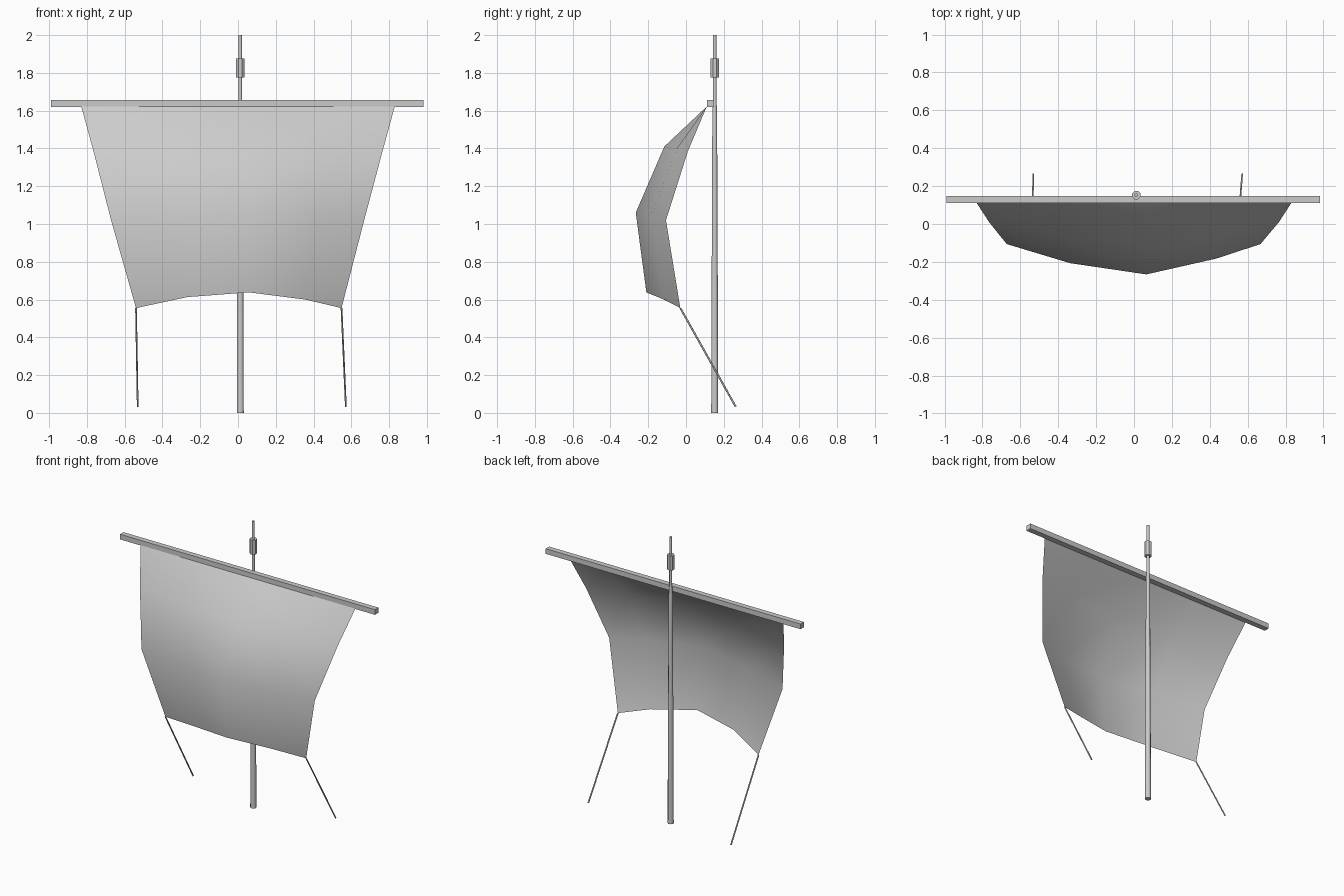
import bpy, bmesh, math
from mathutils import Vector

if "Cube" in bpy.data.objects:
    bpy.data.objects.remove(bpy.data.objects["Cube"])


def make_object(name, bm, smooth=None):
    bmesh.ops.recalc_face_normals(bm, faces=bm.faces)
    mesh = bpy.data.meshes.new(name)
    bm.to_mesh(mesh)
    bm.free()
    ob = bpy.data.objects.new(name, mesh)
    bpy.context.collection.objects.link(ob)
    if smooth:
        bpy.ops.object.select_all(action='DESELECT')
        ob.select_set(True)
        bpy.context.view_layer.objects.active = ob
        bpy.ops.object.shade_smooth_by_angle(angle=math.radians(smooth))
    return ob


def lathe(name, profile, x, y, sides=8, smooth=None):
    """Closed round solid from (radius, z) pairs."""
    bm = bmesh.new()
    rings = []
    for r, z in profile:
        angles = [2 * math.pi * (i + 0.5) / sides for i in range(sides)]
        rings.append([bm.verts.new((x + r * math.cos(a), y + r * math.sin(a), z)) for a in angles])
    for a, b in zip(rings, rings[1:]):
        for i in range(sides):
            j = (i + 1) % sides
            bm.faces.new((a[i], a[j], b[j], b[i]))
    bm.faces.new(rings[0])
    bm.faces.new(rings[-1])
    return make_object(name, bm, smooth)


def rope(name, start, end, radius=0.005, sides=6):
    start, end = Vector(start), Vector(end)
    d = end - start
    bm = bmesh.new()
    bmesh.ops.create_cone(bm, cap_ends=True, segments=sides, radius1=radius,
                          radius2=radius, depth=d.length)
    ob = make_object(name, bm, 65)
    ob.location = (start + end) / 2
    ob.rotation_euler = d.to_track_quat('Z', 'Y').to_euler()
    return ob


# Tapered mast and the collar near its tip
MX, MY = 0.012, 0.152
lathe("mast", [(0.020, 0), (0.018, 0.6), (0.0135, 1.6), (0.0095, 1.66), (0.009, 2.0)],
      MX, MY, smooth=50)
lathe("mast_collar", [(0.024, 1.775), (0.024, 1.876)], MX, MY)

# Horizontal yard
bm = bmesh.new()
bmesh.ops.create_cube(bm, size=1)
bmesh.ops.scale(bm, vec=(1.97, 0.038, 0.036), verts=bm.verts)
bmesh.ops.translate(bm, vec=(-0.004, 0.129, 1.638), verts=bm.verts)
make_object("yard", bm)

# Billowing sail: rows of (left x, right x, edge y, middle y, edge z, middle z)
rows = [(-0.83, 0.83, 0.11, 0.11, 1.622, 1.622),
        (-0.765, 0.765, 0.01, -0.115, 1.385, 1.41),
        (-0.672, 0.668, -0.106, -0.266, 1.02, 1.06),
        (-0.54, 0.548, -0.03, -0.21, 0.555, 0.638)]
# columns of (position across, belly amount, lift amount)
cols = [(0, 0, 0), (0.25, 0.63, 0.7), (0.55, 1, 1), (0.825, 0.48, 0.54), (1, 0, 0)]
bm = bmesh.new()
grid = [[bm.verts.new((x0 + (x1 - x0) * u, y0 + (y1 - y0) * b, z0 + (z1 - z0) * l))
         for u, b, l in cols] for x0, x1, y0, y1, z0, z1 in rows]
for a, b in zip(grid, grid[1:]):
    for i in range(len(cols) - 1):
        bm.faces.new((a[i], b[i], b[i + 1], a[i + 1]))
make_object("sail", bm, 80)

# Ropes from the lower sail corners
rope("left_rope", (-0.54, -0.03, 0.555), (-0.531, 0.263, 0.033))
rope("right_rope", (0.548, -0.03, 0.555), (0.571, 0.263, 0.033))
